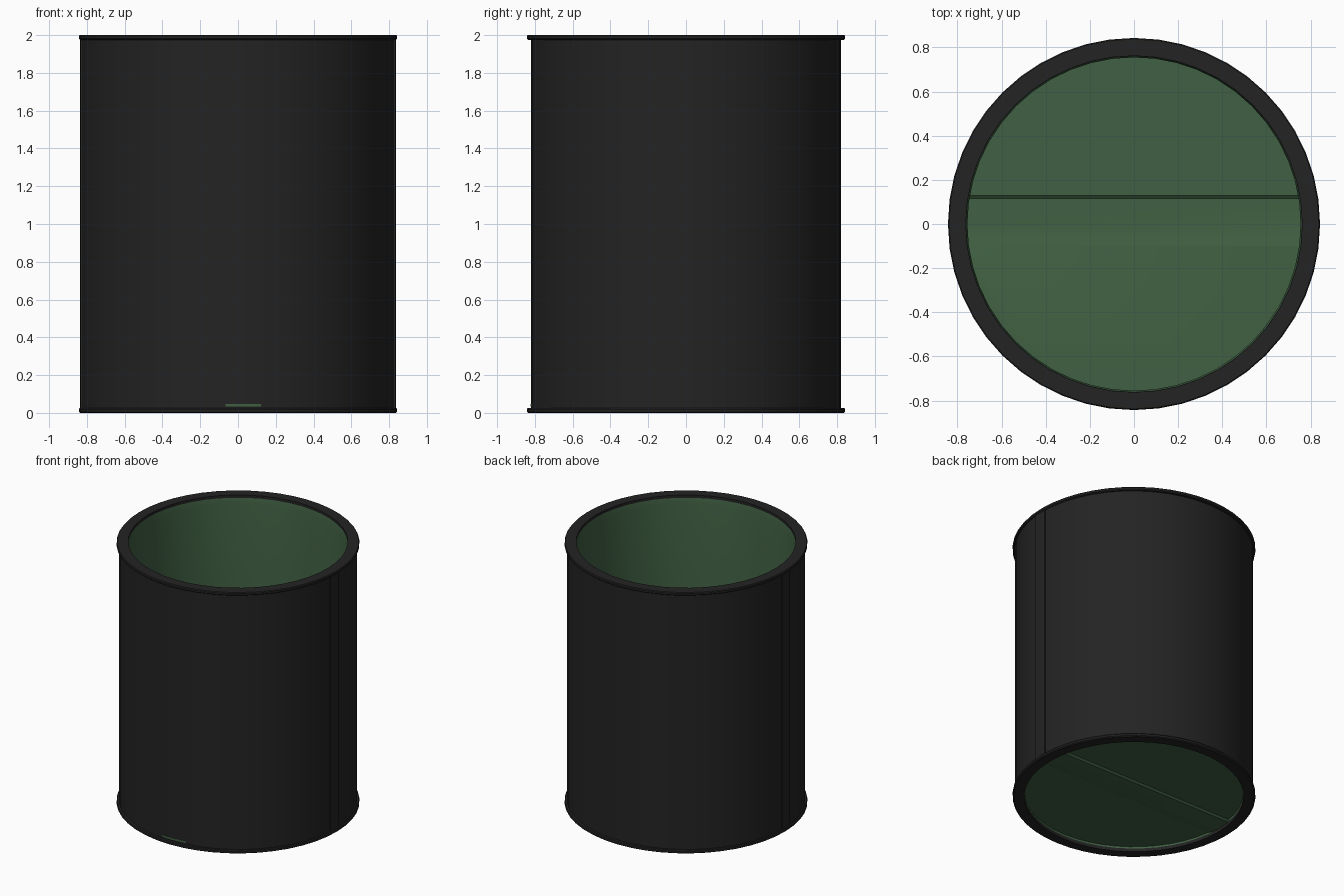
import bpy, bmesh, math

if "Cube" in bpy.data.objects:
    bpy.data.objects.remove(bpy.data.objects["Cube"])

SEG = 48


def material(name, rgb):
    m = bpy.data.materials.new(name)
    m.diffuse_color = (*rgb, 1)
    m.use_nodes = True
    m.node_tree.nodes["Principled BSDF"].inputs["Base Color"].default_value = m.diffuse_color
    return m


black = material("matte_black", (0.017, 0.017, 0.017))
green = material("dark_green", (0.052, 0.118, 0.056))


def finish(name, bm, mat, smooth=True):
    bmesh.ops.recalc_face_normals(bm, faces=bm.faces)
    me = bpy.data.meshes.new(name)
    bm.to_mesh(me)
    bm.free()
    me.materials.append(mat)
    ob = bpy.data.objects.new(name, me)
    bpy.context.collection.objects.link(ob)
    if smooth:
        bpy.ops.object.select_all(action='DESELECT')
        bpy.context.view_layer.objects.active = ob
        ob.select_set(True)
        bpy.ops.object.shade_smooth_by_angle(angle=math.radians(35))
    return ob


def ring(name, profile, mat, sx=1.0):
    """Closed (radius, z) profile turned around z."""
    bm = bmesh.new()
    rows = []
    for i in range(SEG):
        a = 2 * math.pi * i / SEG
        rows.append([bm.verts.new((r * math.cos(a) * sx, r * math.sin(a), z)) for r, z in profile])
    n = len(profile)
    for i in range(SEG):
        p, q = rows[i], rows[(i + 1) % SEG]
        for j in range(n):
            k = (j + 1) % n
            bm.faces.new((p[j], q[j], q[k], p[k]))
    return finish(name, bm, mat)


# Outer wall, slightly wider along x
ring("outer_wall", [(0.785, 0.015), (0.82, 0.015), (0.82, 1.985), (0.785, 1.985)], black, 1.014)

# Green inner lining, with a small flare at the top
ring("inner_lining", [(0.79, 0.02), (0.763, 0.02), (0.758, 0.06), (0.755, 1.94),
                      (0.763, 1.985), (0.79, 1.985)], green)

# Thin flanges at top and bottom
for name, z0, z1 in (("top_rim", 1.975, 2.0), ("bottom_rim", 0.0, 0.025)):
    ring(name, [(0.762, z0), (0.835, z0), (0.843, z0 + 0.006), (0.843, z1 - 0.006),
                (0.838, z1), (0.762, z1)], black)

# Floor panel with a shallow channel across the middle
bm = bmesh.new()
bmesh.ops.create_circle(bm, cap_ends=True, segments=SEG, radius=0.772)
for y in (-0.10, -0.06, 0.115, 0.13):
    bmesh.ops.bisect_plane(bm, geom=bm.verts[:] + bm.edges[:] + bm.faces[:],
                           plane_co=(0, y, 0), plane_no=(0, 1, 0))
for v in bm.verts:
    v.co.z = 0.038 if -0.07 < v.co.y < 0.12 else 0.05
top = bmesh.ops.extrude_face_region(bm, geom=bm.faces[:])["geom"]
for v in top:
    if isinstance(v, bmesh.types.BMVert):
        v.co.z -= 0.012
finish("floor_panel", bm, green)


def curved_strip(name, a0, a1, z0, z1, r, sx, mat, steps=4):
    """Thin plate following the outer wall."""
    bm = bmesh.new()
    rows = []
    for i in range(steps + 1):
        a = a0 + (a1 - a0) * i / steps
        rows.append([bm.verts.new((rr * math.cos(a) * sx, rr * math.sin(a), z))
                     for rr, z in ((r - 0.006, z0), (r, z0), (r, z1), (r - 0.006, z1))])
    for p, q in zip(rows, rows[1:]):
        for j in range(4):
            k = (j + 1) % 4
            bm.faces.new((p[j], q[j], q[k], p[k]))
    bm.faces.new(rows[0])
    bm.faces.new(rows[-1])
    return finish(name, bm, mat)


# Side seams on +x and -x
curved_strip("right_seam", -0.085, 0.037, 0.025, 1.975, 0.824, 1.014, black)
curved_strip("left_seam", math.pi - 0.037, math.pi + 0.085, 0.025, 1.975, 0.824, 1.014, black)

# Sliver of the green floor edge showing at the front
curved_strip("front_floor_edge", -math.pi / 2 - 0.08, -math.pi / 2 + 0.15, 0.034, 0.048,
             0.8225, 1.0, green)
